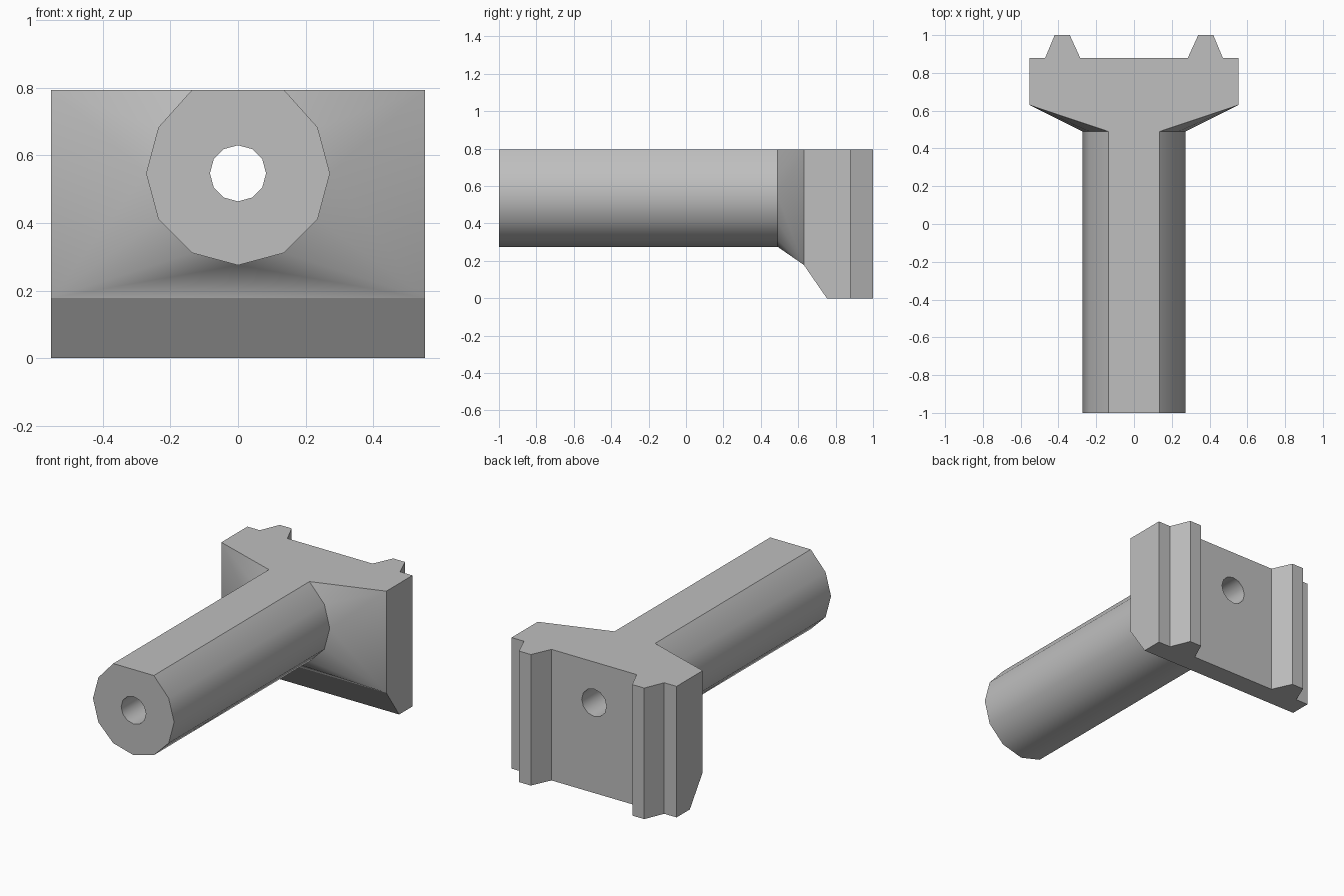
import bpy, bmesh, math
from mathutils import Vector

if "Cube" in bpy.data.objects:
    bpy.data.objects.remove(bpy.data.objects["Cube"])

TOP, AXIS = 0.794, 0.547          # flat top height, shaft axis height
FRONT, NECK, PLATE, BACK, TIP = -1.0, 0.49, 0.63, 0.88, 1.0
HALF, CHAMFER = 0.553, 0.178      # plate half width, chamfer height

grey = bpy.data.materials.new("plain grey")
grey.use_nodes = True
colour = (0.52, 0.52, 0.52, 1)
grey.diffuse_color = colour
grey.node_tree.nodes["Principled BSDF"].inputs["Base Color"].default_value = colour


def extrude(bm, points, offset):
    """Closed prism from an outline; returns its faces."""
    base = bm.faces.new([bm.verts.new(p) for p in points])
    geom = bmesh.ops.extrude_face_region(bm, geom=[base], use_keep_orig=True)["geom"]
    moved = [g for g in geom if isinstance(g, bmesh.types.BMVert)]
    bmesh.ops.translate(bm, verts=moved, vec=offset)


def drop_faces(bm, y):
    """Remove inner faces lying wholly in the plane at y."""
    inner = [f for f in bm.faces if all(abs(v.co.y - y) < 1e-4 for v in f.verts)]
    bmesh.ops.delete(bm, geom=inner, context="FACES")


def ring(radius, y):
    return [Vector((radius * math.cos(a), y, AXIS + radius * math.sin(a)))
            for a in (math.radians(30 * i) for i in range(12))]


def shaft_outline(y):
    # twelve-sided circle with its top vertex removed for the flat
    points = ring(0.272, y)
    del points[3]
    points[2].z = points[3].z = TOP
    return points


bm = bmesh.new()

# Plate with two rails on the back, chamfered along the lower front edge
half = [(HALF, PLATE), (HALF, BACK), (0.47, BACK), (0.42, TIP), (0.34, TIP), (0.285, BACK)]
outline = half + [(-x, y) for x, y in reversed(half)]
extrude(bm, [(x, y, 0) for x, y in outline], (0, 0, TOP))
cut = bmesh.ops.bisect_plane(
    bm, geom=bm.verts[:] + bm.edges[:] + bm.faces[:], plane_co=(0, PLATE, CHAMFER),
    plane_no=(0, -CHAMFER, PLATE - 0.753), clear_outer=True)
rim = [g for g in cut["geom_cut"] if isinstance(g, bmesh.types.BMEdge)]
bmesh.ops.holes_fill(bm, edges=rim)
drop_faces(bm, PLATE)

# Flare from the shaft to the plate
corners = [Vector((x, PLATE, z)) for x in (-HALF, HALF) for z in (CHAMFER, TOP)]
flare = [bm.verts.new(p) for p in shaft_outline(NECK) + corners]
bmesh.ops.convex_hull(bm, input=flare)
drop_faces(bm, PLATE)
drop_faces(bm, NECK)

# Shaft
extrude(bm, shaft_outline(FRONT), (0, NECK - FRONT, 0))
drop_faces(bm, NECK)

# Weld the shell and merge coplanar faces
bmesh.ops.remove_doubles(bm, verts=bm.verts[:], dist=0.0005)
bmesh.ops.dissolve_limit(bm, angle_limit=0.005, verts=bm.verts[:], edges=bm.edges[:])
bmesh.ops.recalc_face_normals(bm, faces=bm.faces[:])


def finish(bm, name):
    mesh = bpy.data.meshes.new(name)
    bm.to_mesh(mesh)
    bm.free()
    mesh.materials.append(grey)
    obj = bpy.data.objects.new(name, mesh)
    bpy.context.collection.objects.link(obj)
    return obj


bracket = finish(bm, "railed_bracket")

# Bore through shaft and plate
bm = bmesh.new()
extrude(bm, ring(0.083, FRONT - 0.1), (0, 2.2, 0))
bmesh.ops.recalc_face_normals(bm, faces=bm.faces[:])
cutter = finish(bm, "bore_cutter")
cutter.hide_render = True

bore = bracket.modifiers.new("bore", "BOOLEAN")
bore.operation, bore.object, bore.solver = "DIFFERENCE", cutter, "EXACT"
bpy.ops.object.select_all(action="DESELECT")
bracket.select_set(True)
bpy.context.view_layer.objects.active = bracket
bpy.ops.object.modifier_apply(modifier="bore")
bpy.data.objects.remove(cutter)

# Smooth the rounded parts, keep the plate and chamfer crisp
bpy.ops.object.shade_smooth_by_angle(angle=math.radians(40))
for face in bracket.data.polygons:
    if face.center.y > PLATE and abs(face.center.x) + abs(face.center.z - AXIS) > 0.15:
        face.use_smooth = False
